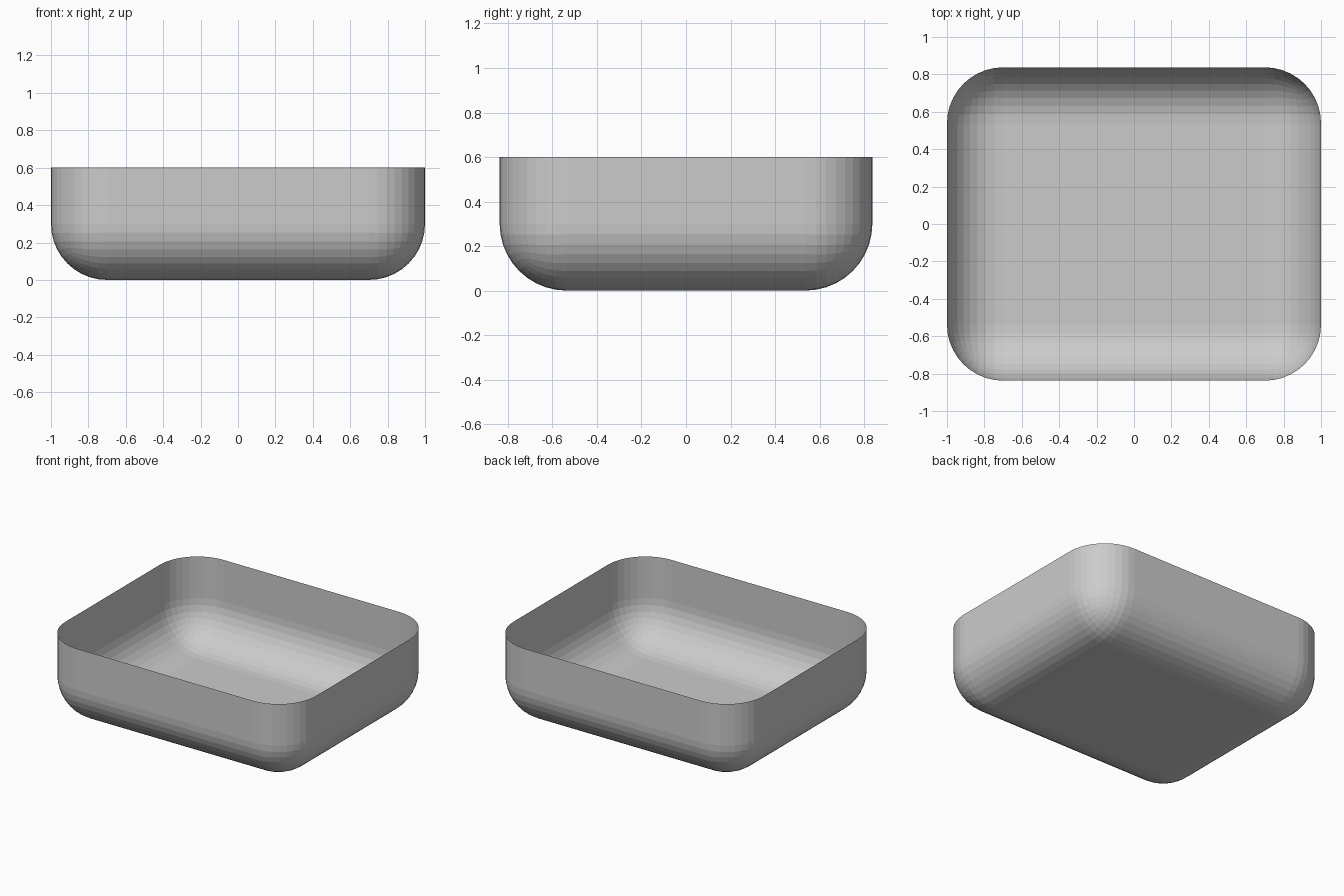
import bpy, bmesh

if "Cube" in bpy.data.objects:
    bpy.data.objects.remove(bpy.data.objects["Cube"])

W, D, H, R = 2.0, 1.675, 0.6, 0.3

# Open basin: box with rounded bottom and vertical edges, lid removed
bm = bmesh.new()
bmesh.ops.create_cube(bm, size=1)
for v in bm.verts:
    v.co.x *= W
    v.co.y *= D
    v.co.z = (v.co.z + 0.5) * H
edges = [e for e in bm.edges if min(v.co.z for v in e.verts) < H / 2]
bmesh.ops.bevel(bm, geom=edges, offset=R, offset_type='OFFSET', segments=10,
                profile=0.5, affect='EDGES', clamp_overlap=True)
lid = [f for f in bm.faces if all(v.co.z > H - 1e-4 for v in f.verts)]
bmesh.ops.delete(bm, geom=lid, context='FACES')
bmesh.ops.recalc_face_normals(bm, faces=bm.faces)
mesh = bpy.data.meshes.new("basin")
bm.to_mesh(mesh)
bm.free()
basin = bpy.data.objects.new("basin", mesh)
bpy.context.collection.objects.link(basin)
